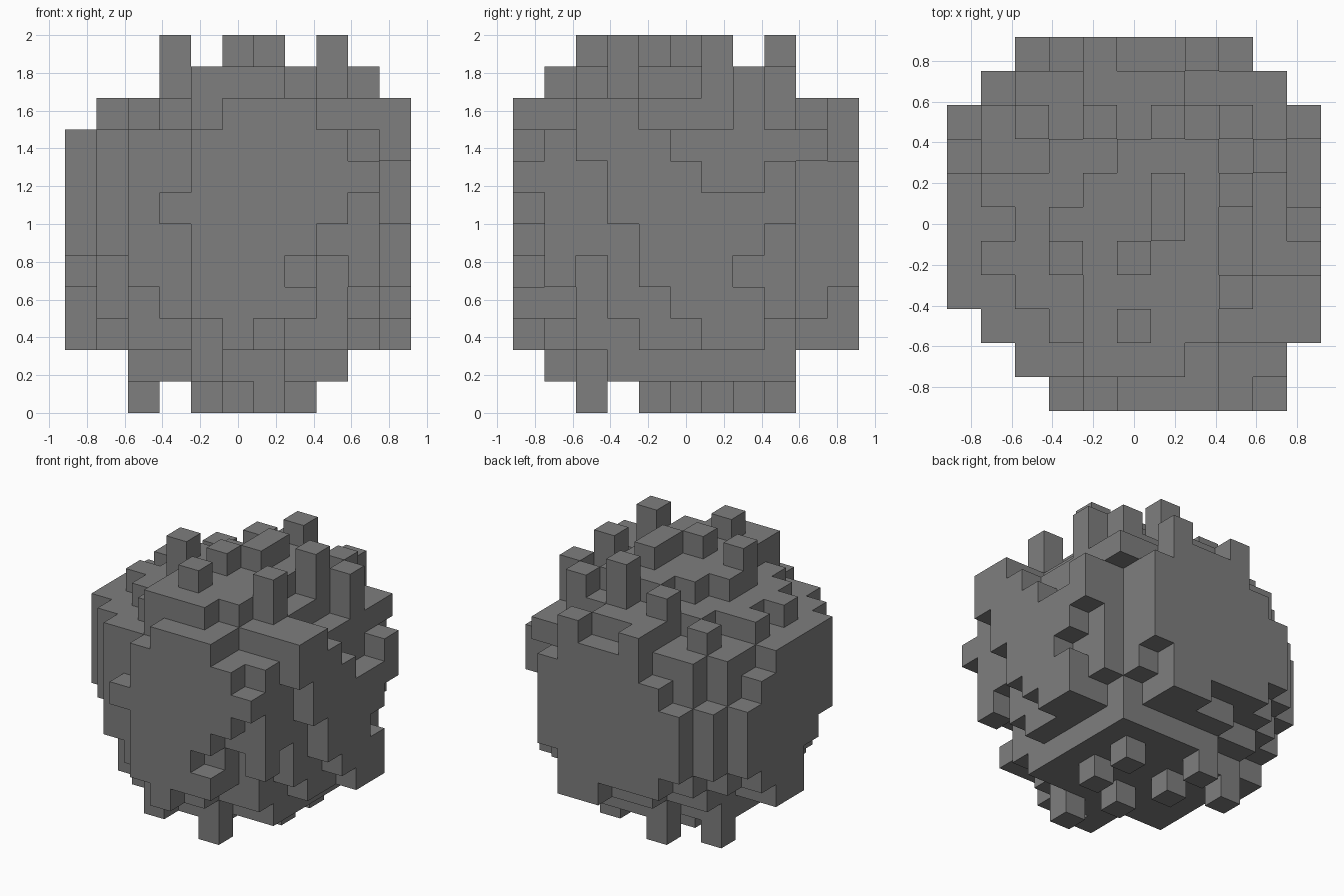
import bpy
import bmesh
from mathutils import Vector

# Remove the default object
default_cube = bpy.data.objects.get("Cube")
if default_cube:
    bpy.data.objects.remove(default_cube, do_unlink=True)

CELL = 1 / 6
CENTRE = Vector((5, 5, 5.5))
cells = set()


def fill_inward(cell, axis, step, depth):
    """Add a cell and the cells directly behind it, towards the core."""
    position = list(cell)
    for _ in range(depth):
        cells.add(tuple(position))
        position[axis] += step


def add_cap(axis, level, step, first_row, spans):
    """Add one outer layer of the ball, a row at a time."""
    for offset, span in enumerate(spans):
        row = first_row + offset
        for along in range(span[0], span[1] + 1):
            if axis == 0:
                cell = (level, along, row)
            elif axis == 1:
                cell = (along, level, row)
            else:
                cell = (along, row, level)
            fill_inward(cell, axis, step, depth=2)


def carve(level, columns):
    """Take single cells out of one level."""
    for x, y in columns:
        cells.discard((x, y, level))


# Rounded blocky core
for x in range(1, 10):
    for y in range(1, 10):
        for z in range(2, 10):
            if (Vector((x, y, z)) - CENTRE).length_squared <= 31.5:
                cells.add((x, y, z))

# Front and back layers, rows from bottom to top
add_cap(1, 0, 1, 2, [(5, 5), (4, 7), (4, 6), (4, 7), (3, 8), (4, 9), (4, 8), (5, 7)])
add_cap(1, 10, -1, 2, [(6, 7), (3, 7), (2, 8), (2, 8), (2, 8), (3, 8), (4, 7)])

# Side layers, rows from bottom to top
add_cap(0, 0, 1, 2, [(5, 6), (5, 7), (4, 8), (3, 8), (3, 8), (3, 7), (3, 6)])
add_cap(0, 10, -1, 2, [(6, 7), (5, 7), (4, 6), (4, 7), (3, 8), (3, 5), (2, 4), (2, 3)])

# Top and bottom layers, rows from front to back
add_cap(2, 10, -1, 1, [(4, 6), (4, 7), (4, 7), (3, 7), (3, 7), (4, 7), (5, 7), (6, 6)])
add_cap(2, 1, 1, 1, [(4, 4), (4, 6), (2, 8), (2, 8), (2, 8), (2, 8), (2, 8), (4, 8)])

# Notches in the upper rim and in the lower front
carve(9, [(1, 5), (2, 2), (2, 7), (3, 8), (9, 4), (9, 5), (9, 6)])
carve(4, [(1, 2), (8, 1), (9, 2)])
carve(3, [(1, 2), (2, 1), (8, 1), (9, 2)])

# Raised studs on the top
for x, y in [(5, 2), (8, 3), (3, 4), (5, 4), (6, 5), (6, 6), (8, 6), (6, 8)]:
    fill_inward((x, y, 11), axis=2, step=-1, depth=3)
for x, y in [(8, 8), (9, 7), (4, 8)]:
    fill_inward((x, y, 10), axis=2, step=-1, depth=3)

# Hanging studs on the underside
for x, y in [(7, 7), (7, 5), (5, 4), (4, 6), (4, 8), (2, 7), (6, 2)]:
    fill_inward((x, y, 0), axis=2, step=1, depth=3)

# Single studs at the back and right side rims
for x in (4, 7):
    cells.add((x, 10, 9))
fill_inward((10, 8, 7), axis=0, step=-1, depth=2)

# Upright corner pillars
for x, y, top, height in [(9, 1, 8, 5), (9, 9, 8, 1), (1, 9, 6, 3)]:
    fill_inward((x, y, top), axis=2, step=-1, depth=height)

# Build the exposed skin of all cells
bm = bmesh.new()
for cell in sorted(cells):
    middle = Vector((cell[0] - 5, cell[1] - 5, cell[2] + 0.5))
    for axis in range(3):
        for sign in (-1, 1):
            neighbour = list(cell)
            neighbour[axis] += sign
            if tuple(neighbour) in cells:
                continue
            normal, side, up = Vector(), Vector(), Vector()
            normal[axis] = sign / 2
            side[(axis + 1) % 3] = sign / 2
            up[(axis + 2) % 3] = 1 / 2
            face_middle = middle + normal
            corners = (-side - up, side - up, side + up, up - side)
            bm.faces.new([bm.verts.new((face_middle + c) * CELL) for c in corners])
bmesh.ops.remove_doubles(bm, verts=bm.verts[:], dist=CELL / 100)

mesh = bpy.data.meshes.new("blocky_ball")
bm.to_mesh(mesh)
bm.free()

# Plain grey stone colour
stone = bpy.data.materials.new("stone grey")
stone.use_nodes = True
grey = (0.21, 0.21, 0.21, 1)
stone.diffuse_color = grey
stone.node_tree.nodes["Principled BSDF"].inputs["Base Color"].default_value = grey
mesh.materials.append(stone)

ball = bpy.data.objects.new("blocky_ball", mesh)
bpy.context.scene.collection.objects.link(ball)
